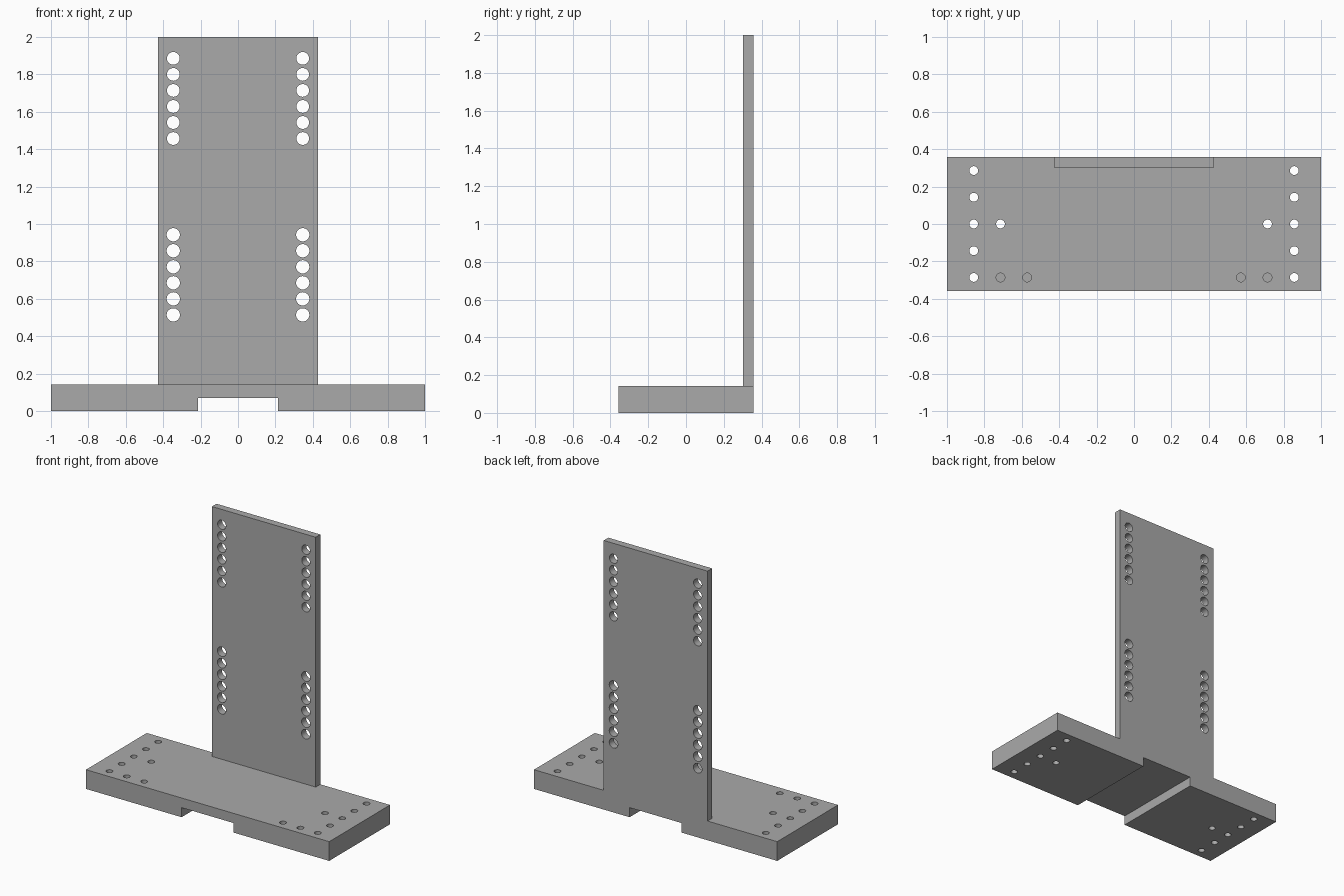
import bpy, bmesh, math
from mathutils import Matrix, Vector

if "Cube" in bpy.data.objects:
    bpy.data.objects.remove(bpy.data.objects["Cube"])

grey = bpy.data.materials.new("plain grey")
grey.diffuse_color = (0.4, 0.4, 0.4, 1)
grey.use_nodes = True
grey.node_tree.nodes["Principled BSDF"].inputs["Base Color"].default_value = grey.diffuse_color


def make_object(name, bm):
    bmesh.ops.recalc_face_normals(bm, faces=bm.faces)
    mesh = bpy.data.meshes.new(name)
    bm.to_mesh(mesh)
    bm.free()
    mesh.materials.append(grey)
    obj = bpy.data.objects.new(name, mesh)
    bpy.context.collection.objects.link(obj)
    return obj


def extrude_profile(name, points, y0, y1):
    """Extrude an (x, z) outline along y."""
    bm = bmesh.new()
    face = bm.faces.new([bm.verts.new((x, y0, z)) for x, z in points])
    result = bmesh.ops.extrude_face_region(bm, geom=[face])
    verts = [v for v in result["geom"] if isinstance(v, bmesh.types.BMVert)]
    bmesh.ops.translate(bm, verts=verts, vec=(0, y1 - y0, 0))
    return make_object(name, bm)


def drill(target, holes):
    """Cut cylinders, each given as (centre, radius, length, axis)."""
    bm = bmesh.new()
    for centre, radius, length, axis in holes:
        turn = Matrix.Rotation(math.pi / 2, 4, "X") if axis == "Y" else Matrix()
        bmesh.ops.create_cone(bm, cap_ends=True, segments=32, radius1=radius,
                              radius2=radius, depth=length,
                              matrix=Matrix.Translation(Vector(centre)) @ turn)
    cutter = make_object("hole_cutter", bm)
    cutter.hide_render = True
    mod = target.modifiers.new("holes", "BOOLEAN")
    mod.operation = "DIFFERENCE"
    mod.solver = "EXACT"
    mod.object = cutter
    bpy.ops.object.select_all(action="DESELECT")
    bpy.context.view_layer.objects.active = target
    target.select_set(True)
    bpy.ops.object.modifier_apply(modifier=mod.name)
    bpy.data.objects.remove(cutter, do_unlink=True)
    bpy.ops.object.shade_smooth_by_angle(angle=math.radians(30))


HALF_DEPTH, BASE_TOP = 0.357, 0.143
PITCH = 1 / 7

# Base block with a shallow channel running front to back underneath
base = extrude_profile("base_block", [
    (-1, 0), (-0.214, 0), (-0.214, 0.071), (0.214, 0.071), (0.214, 0),
    (1, 0), (1, BASE_TOP), (-1, BASE_TOP)], -HALF_DEPTH, HALF_DEPTH)

base_holes = []
for side in (-1, 1):
    # Through holes: a row of five near the end, and one further in
    through = [(0.857, i * PITCH) for i in range(-2, 3)] + [(0.714, 0)]
    for x, y in through:
        base_holes.append(((side * x, y, 0.07), 0.0235, 0.4, "Z"))
    # Blind holes along the front edge
    for x in (0.714, 0.571):
        base_holes.append(((side * x, -0.286, BASE_TOP), 0.0235, 0.143, "Z"))
drill(base, base_holes)

# Upright plate, flush with the back of the base
plate = extrude_profile("upright_plate", [
    (-0.427, BASE_TOP), (0.427, BASE_TOP), (0.427, 2), (-0.427, 2)],
    0.303, HALF_DEPTH)

# Two groups of six holes down each side
plate_holes = []
for x in (-0.346, 0.346):
    for bottom, radius in ((0.514, 0.0355), (1.457, 0.034)):
        for i in range(6):
            plate_holes.append(((x, 0.33, bottom + i * 0.0857), radius, 0.3, "Y"))
drill(plate, plate_holes)
